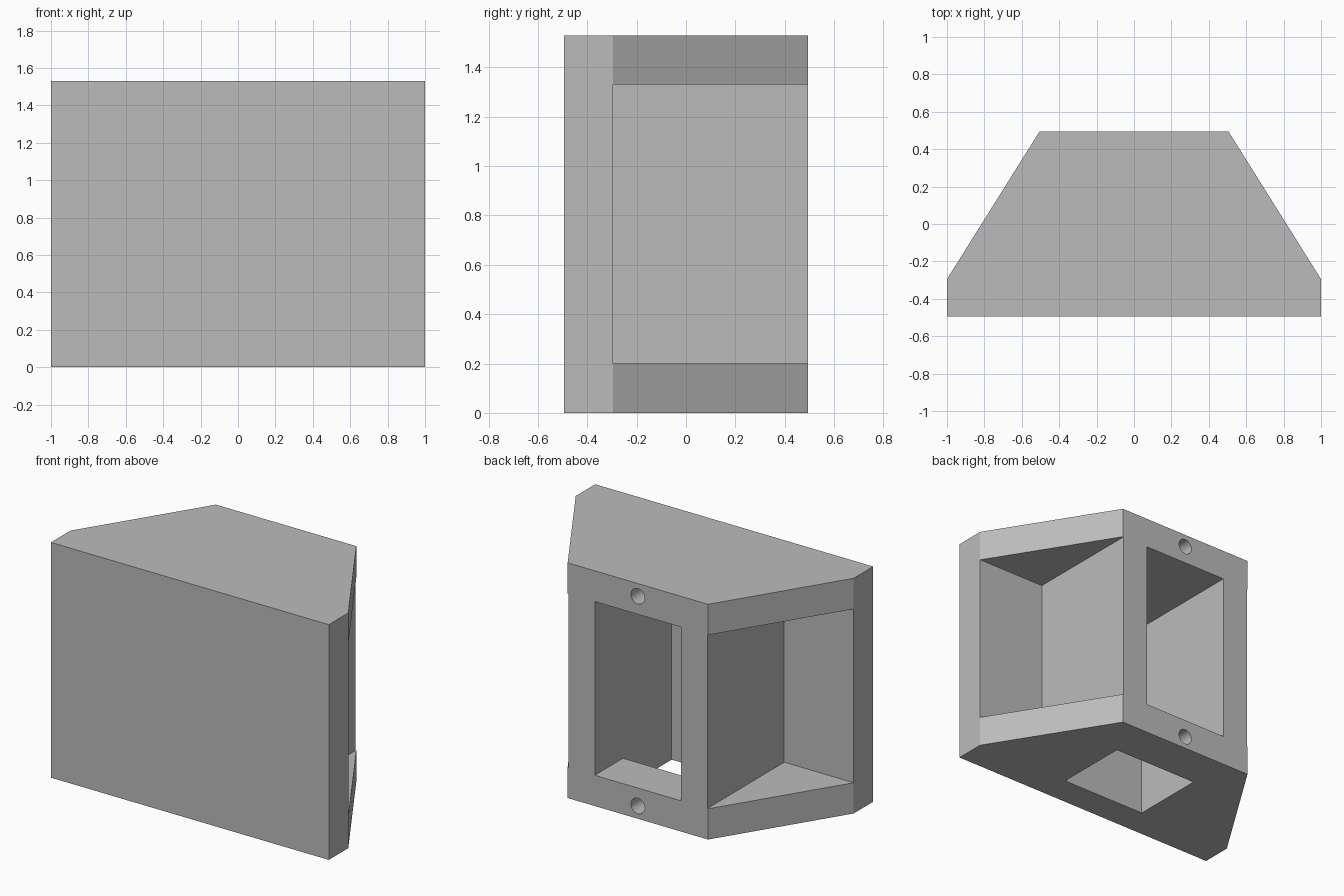
import bpy
import bmesh
from math import radians
from mathutils import Matrix

default_cube = bpy.data.objects.get("Cube")
if default_cube:
    bpy.data.objects.remove(default_cube, do_unlink=True)

HEIGHT = 1.53
FRONT, BACK = -0.495, 0.495
WALL = 0.2
INNER = FRONT + WALL          # back surface of the front wall
SLOT = 0.31                   # half width of the central opening

grey = bpy.data.materials.new("matte grey")
grey.use_nodes = True
colour = (0.5, 0.5, 0.5, 1)
grey.diffuse_color = colour
grey.node_tree.nodes["Principled BSDF"].inputs["Base Color"].default_value = colour


def add_object(name, bm):
    bmesh.ops.recalc_face_normals(bm, faces=bm.faces)
    mesh = bpy.data.meshes.new(name)
    bm.to_mesh(mesh)
    bm.free()
    mesh.materials.append(grey)
    obj = bpy.data.objects.new(name, mesh)
    bpy.context.collection.objects.link(obj)
    return obj


def prism(name, outline, height):
    bm = bmesh.new()
    base = bm.faces.new([bm.verts.new((x, y, 0)) for x, y in outline])
    top = bmesh.ops.extrude_face_region(bm, geom=[base])["geom"]
    verts = [g for g in top if isinstance(g, bmesh.types.BMVert)]
    bmesh.ops.translate(bm, verts=verts, vec=(0, 0, height))
    return add_object(name, bm)


def box(name, x0, x1, y0, y1, z0, z1):
    obj = prism(name, [(x0, y0), (x1, y0), (x1, y1), (x0, y1)], z1 - z0)
    obj.data.transform(Matrix.Translation((0, 0, z0)))
    return obj


def screw_hole(name, z, depth=0.25):
    bm = bmesh.new()
    place = Matrix.Translation((0, BACK, z)) @ Matrix.Rotation(radians(90), 4, "X")
    bmesh.ops.create_cone(bm, cap_ends=True, segments=32, radius1=0.05,
                          radius2=0.05, depth=2 * depth, matrix=place)
    return add_object(name, bm)


def cut(target, cutter):
    mod = target.modifiers.new(cutter.name, "BOOLEAN")
    mod.operation = "DIFFERENCE"
    mod.solver = "EXACT"
    mod.object = cutter
    bpy.context.view_layer.objects.active = target
    bpy.ops.object.modifier_apply(modifier=mod.name)
    bpy.data.objects.remove(cutter, do_unlink=True)


# Trapezoid housing with a short straight edge behind the front face
half = [(1, FRONT), (1, INNER), (0.505, BACK)]
housing = prism("housing", half + [(-x, y) for x, y in reversed(half)], HEIGHT)

# Open triangular pockets on both sides
low, high = WALL, HEIGHT - WALL
cut(housing, box("left_pocket", 0.5, 1.2, INNER, 0.7, low, high))
cut(housing, box("right_pocket", -1.2, -0.5, INNER, 0.7, low, high))

# Central opening in the back, and the floor opening that meets it
cut(housing, box("back_opening", -SLOT, SLOT, INNER, 0.7, low, high))
cut(housing, box("floor_opening", -SLOT, SLOT, INNER, INNER + 0.5, -0.2, 0.5))

# Screw holes above and below the back opening
for z in (0.083, HEIGHT - 0.083):
    cut(housing, screw_hole("screw_hole", z))

bpy.ops.object.select_all(action="DESELECT")
housing.select_set(True)
bpy.context.view_layer.objects.active = housing
bpy.ops.object.shade_smooth_by_angle(angle=radians(30))
